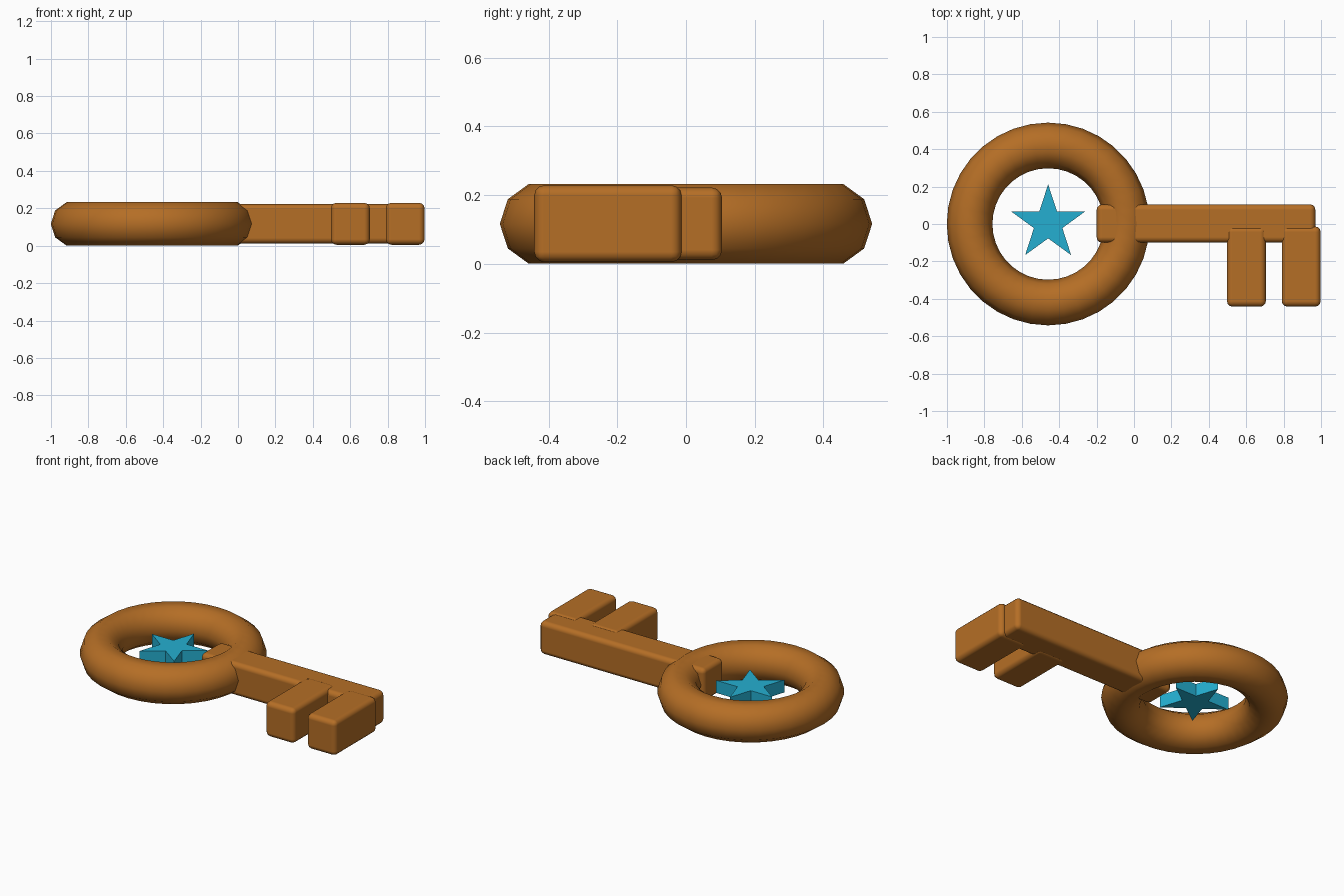
import bpy, bmesh, math

if "Cube" in bpy.data.objects:
    bpy.data.objects.remove(bpy.data.objects["Cube"])

def material(name, rgb):
    m = bpy.data.materials.new(name)
    m.diffuse_color = (*rgb, 1)
    m.use_nodes = True
    m.node_tree.nodes["Principled BSDF"].inputs["Base Color"].default_value = m.diffuse_color
    return m

BRONZE = material("bronze", (0.46, 0.156, 0.019))
TEAL = material("teal", (0.018, 0.43, 0.64))
MID_Z = 0.1165
RING_X = -0.459

def finish(name, bm, mat, smooth=True):
    bmesh.ops.recalc_face_normals(bm, faces=bm.faces)
    me = bpy.data.meshes.new(name)
    bm.to_mesh(me)
    bm.free()
    me.materials.append(mat)
    for p in me.polygons:
        p.use_smooth = smooth
    ob = bpy.data.objects.new(name, me)
    bpy.context.collection.objects.link(ob)
    return ob

def rounded_box(name, lo, hi, radius):
    bm = bmesh.new()
    bmesh.ops.create_cube(bm, size=1)
    for v in bm.verts:
        v.co = [l + (h - l) * (c + 0.5) for l, h, c in zip(lo, hi, v.co)]
    ob = finish(name, bm, BRONZE)
    bev = ob.modifiers.new("round_edges", 'BEVEL')
    bev.width, bev.segments = radius, 3
    bev.harden_normals = True
    return ob

# ring handle: ten-sided section swept round
def ring(name, major, minor, n_major=36, n_minor=10):
    bm = bmesh.new()
    rows = []
    for i in range(n_major):
        a = math.tau * i / n_major
        row = []
        for j in range(n_minor):
            b = math.tau * j / n_minor
            r = major + minor * math.cos(b)
            row.append(bm.verts.new((RING_X + r * math.cos(a), r * math.sin(a),
                                     MID_Z + minor * math.sin(b))))
        rows.append(row)
    for i in range(n_major):
        p, q = rows[i], rows[(i + 1) % n_major]
        for j in range(n_minor):
            k = (j + 1) % n_minor
            bm.faces.new((p[j], q[j], q[k], p[k]))
    return finish(name, bm, BRONZE)

ring("ring_handle", 0.42, 0.122)

# shaft and two teeth
rounded_box("shaft", (-0.20, -0.10, 0.011), (0.97, 0.105, 0.222), 0.03)
for i, x in enumerate((0.497, 0.79)):
    rounded_box(f"tooth_{i + 1}", (x, -0.442, 0.005), (x + 0.208, -0.013, 0.229), 0.03)

# five-pointed star floating in the ring
bm = bmesh.new()
pts = []
for i in range(10):
    r = 0.209 if i % 2 == 0 else 0.08
    a = math.pi / 2 + math.tau * i / 10
    pts.append(bm.verts.new((RING_X + r * math.cos(a), 0.003 + r * math.sin(a), 0.078)))
face = bm.faces.new(pts)
top = bmesh.ops.extrude_face_region(bm, geom=[face])["geom"]
bmesh.ops.translate(bm, vec=(0, 0, 0.08),
                    verts=[g for g in top if isinstance(g, bmesh.types.BMVert)])
finish("star", bm, TEAL, smooth=False)
